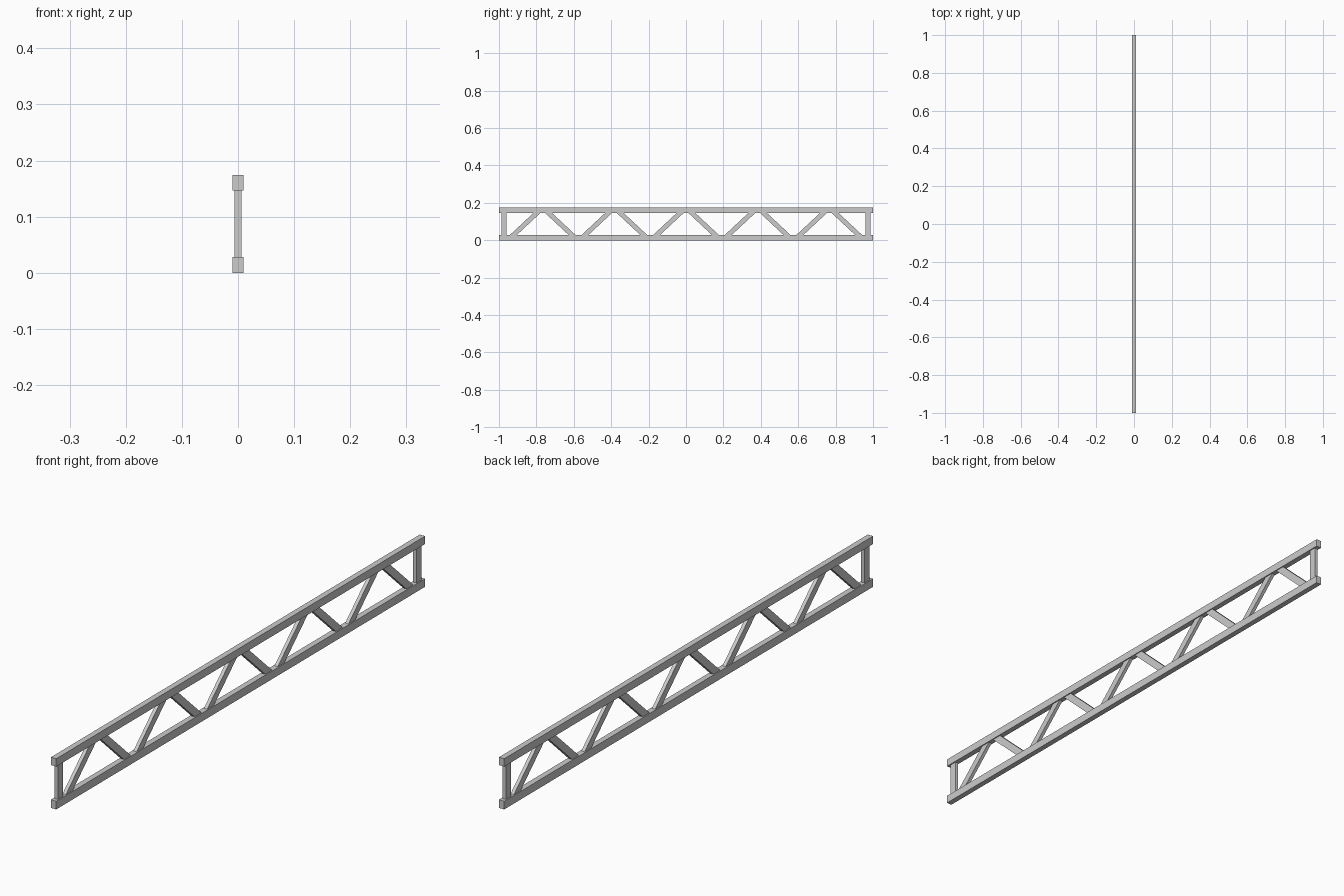
import bpy, bmesh
from mathutils import Vector

if "Cube" in bpy.data.objects:
    bpy.data.objects.remove(bpy.data.objects["Cube"])

H = 0.174           # overall height
LOW, HIGH = 0.028, 0.147   # inner faces of the chords
WEB = 0.0062        # half thickness of web members


def prism(name, profile, half_x):
    """Extrude a (y, z) outline symmetrically along x."""
    bm = bmesh.new()
    face = bm.faces.new([bm.verts.new((-half_x, y, z)) for y, z in profile])
    ext = bmesh.ops.extrude_face_region(bm, geom=[face])
    moved = [g for g in ext["geom"] if isinstance(g, bmesh.types.BMVert)]
    bmesh.ops.translate(bm, verts=moved, vec=Vector((2 * half_x, 0, 0)))
    bmesh.ops.recalc_face_normals(bm, faces=bm.faces)
    mesh = bpy.data.meshes.new(name)
    bm.to_mesh(mesh)
    bm.free()
    obj = bpy.data.objects.new(name, mesh)
    bpy.context.collection.objects.link(obj)
    return obj


def bar(name, y0, y1, z0, z1, half_x):
    return prism(name, [(y0, z0), (y1, z0), (y1, z1), (y0, z1)], half_x)


# Top and bottom chords
bar("bottom_chord", -1, 1, 0, LOW, 0.01)
bar("top_chord", -1, 1, HIGH, H, 0.01)

# End posts
bar("end_post_left", -0.986, -0.959, LOW, HIGH, WEB)
bar("end_post_right", 0.959, 0.986, LOW, HIGH, WEB)

# Zigzag diagonals, cut flush with the chords
STEP = 0.383        # spacing of the top joints
CUT = 0.0185        # half width of each mitred end
for i in range(-2, 3):
    peak = i * STEP
    for side, label in ((-1, "rising"), (1, "falling")):
        top = peak + side * 0.030
        foot = peak + side * (STEP / 2 - 0.034)
        prism(f"diagonal_{label}_{i + 3}",
              [(foot - CUT, LOW), (foot + CUT, LOW),
               (top + CUT, HIGH), (top - CUT, HIGH)], WEB)
